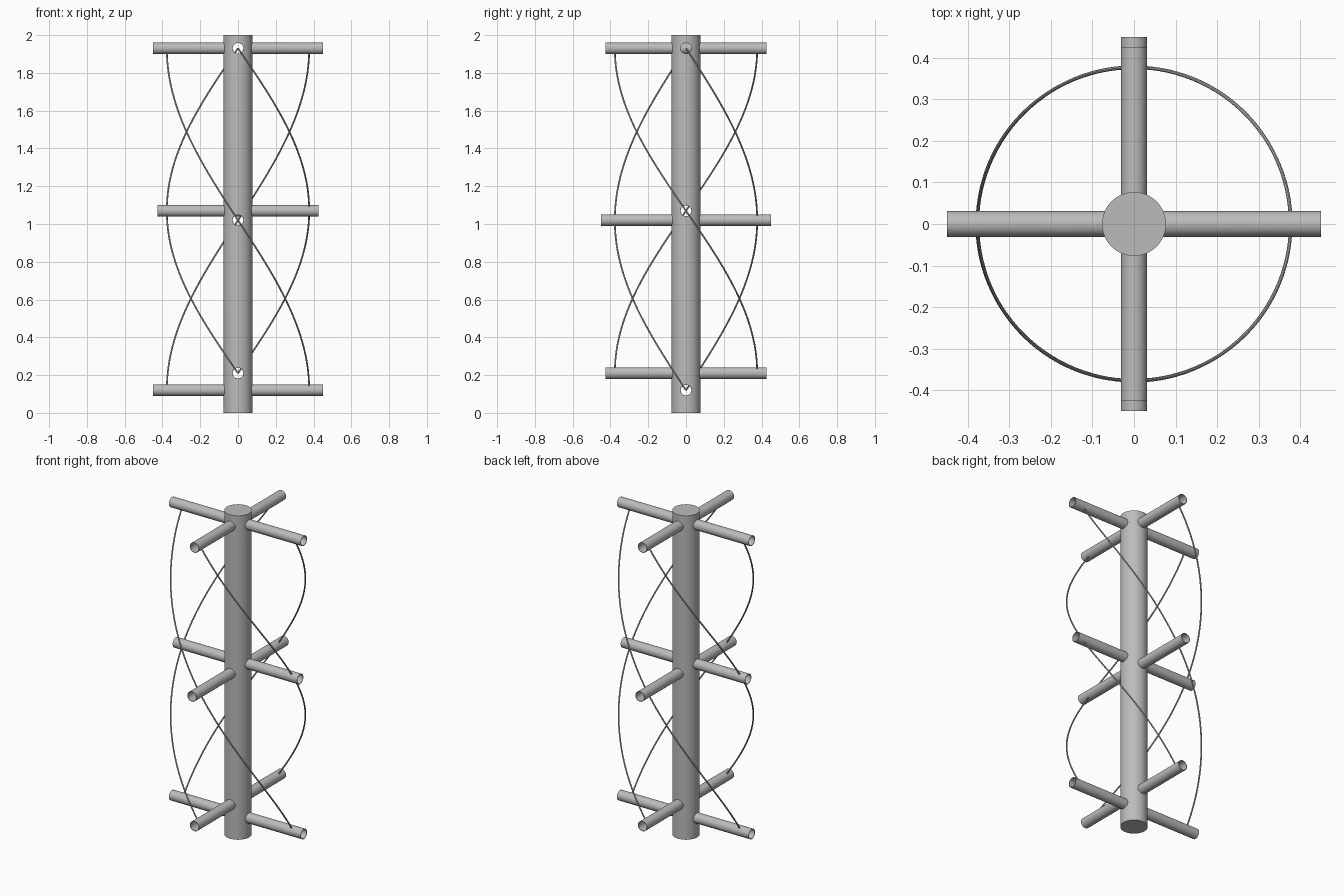
import bpy
import math
from mathutils import Matrix, Vector

if "Cube" in bpy.data.objects:
    bpy.data.objects.remove(bpy.data.objects["Cube"], do_unlink=True)

COLUMN_R, TUBE_R, TUBE_IN, BORE_R = 0.077, 0.031, 0.028, 0.0295
HELIX_R, WIRE_R = 0.377, 0.0045

# Heights of the cross tubes, top to bottom, and their half lengths
X_TUBES = [("top", 1.93, 0.45), ("middle", 1.07, 0.425), ("bottom", 0.12, 0.45)]
Y_TUBES = [("top", 1.93, 0.425), ("middle", 1.02, 0.45), ("bottom", 0.21, 0.425)]

grey = bpy.data.materials.new("light_grey")
grey.use_nodes = True
COLOUR = (0.5, 0.5, 0.5, 1)
grey.diffuse_color = COLOUR
grey.node_tree.nodes["Principled BSDF"].inputs["Base Color"].default_value = COLOUR


def select(obj):
    bpy.ops.object.select_all(action="DESELECT")
    obj.select_set(True)
    bpy.context.view_layer.objects.active = obj


def finish(obj):
    obj.data.materials.clear()
    obj.data.materials.append(grey)
    select(obj)
    bpy.ops.object.shade_smooth_by_angle(angle=math.radians(35))


def cylinder(name, radius, half, z, axis="z"):
    bpy.ops.mesh.primitive_cylinder_add(vertices=48, radius=radius, depth=2 * half)
    obj = bpy.context.object
    obj.name = name
    turn = {"x": Matrix.Rotation(math.pi / 2, 4, "Y"),
            "y": Matrix.Rotation(math.pi / 2, 4, "X"),
            "z": Matrix.Identity(4)}[axis]
    obj.data.transform(Matrix.Translation((0, 0, z)) @ turn)
    return obj


def cut(obj, cutter):
    mod = obj.modifiers.new("cut", "BOOLEAN")
    mod.operation, mod.solver, mod.object = "DIFFERENCE", "EXACT", cutter
    select(obj)
    bpy.ops.object.modifier_apply(modifier=mod.name)


def remove(obj):
    bpy.data.objects.remove(obj, do_unlink=True)


def hollow_tube(name, z, half, axis):
    tube = cylinder(name, TUBE_R, half, z, axis)
    core = cylinder("core_cutter", TUBE_IN, half + 0.1, z, axis)
    cut(tube, core)
    remove(core)
    return tube


# Central column, hollow cross tubes and the bores that run through the column
column = cylinder("central_column", COLUMN_R, 1, 1)
tubes, bores = {}, {}
for axis, rows in (("x", X_TUBES), ("y", Y_TUBES)):
    for level, z, half in rows:
        tubes[axis, level] = hollow_tube(f"{level}_{axis}_tube", z, half, axis)
        bores[axis, level] = cylinder("bore_cutter", BORE_R, 0.6, z, axis)
        bores[axis, level].hide_render = True

for bore in bores.values():
    cut(column, bore)
# Where tubes meet, one stays clear and the other is cut away
cut(tubes["x", "top"], bores["y", "top"])
cut(tubes["y", "middle"], bores["x", "middle"])
for bore in bores.values():
    remove(bore)
for part in [column, *tubes.values()]:
    finish(part)


# Helical wires, each descending a quarter turn from one tube to the next
def wire(name, start, z0, z1, steps=28):
    curve = bpy.data.curves.new(name, "CURVE")
    curve.dimensions = "3D"
    curve.bevel_depth = WIRE_R
    curve.bevel_resolution = 2
    curve.use_fill_caps = True
    spline = curve.splines.new("POLY")
    spline.points.add(steps)
    for i, point in enumerate(spline.points):
        t = i / steps
        a = start + t * math.pi / 2
        pos = Vector((HELIX_R * math.cos(a), HELIX_R * math.sin(a), z0 + t * (z1 - z0)))
        point.co = (*pos, 1)
    obj = bpy.data.objects.new(name, curve)
    bpy.context.collection.objects.link(obj)
    select(obj)
    bpy.ops.object.convert(target="MESH")
    finish(bpy.context.object)


SIDES = ["left", "back", "right", "front"]
for tier, tier_name in enumerate(("upper", "lower")):
    for k, side in enumerate(SIDES):
        here, there = (X_TUBES, Y_TUBES) if k % 2 == 0 else (Y_TUBES, X_TUBES)
        wire(f"{tier_name}_{side}_wire", k * math.pi / 2, here[tier][1], there[tier + 1][1])
